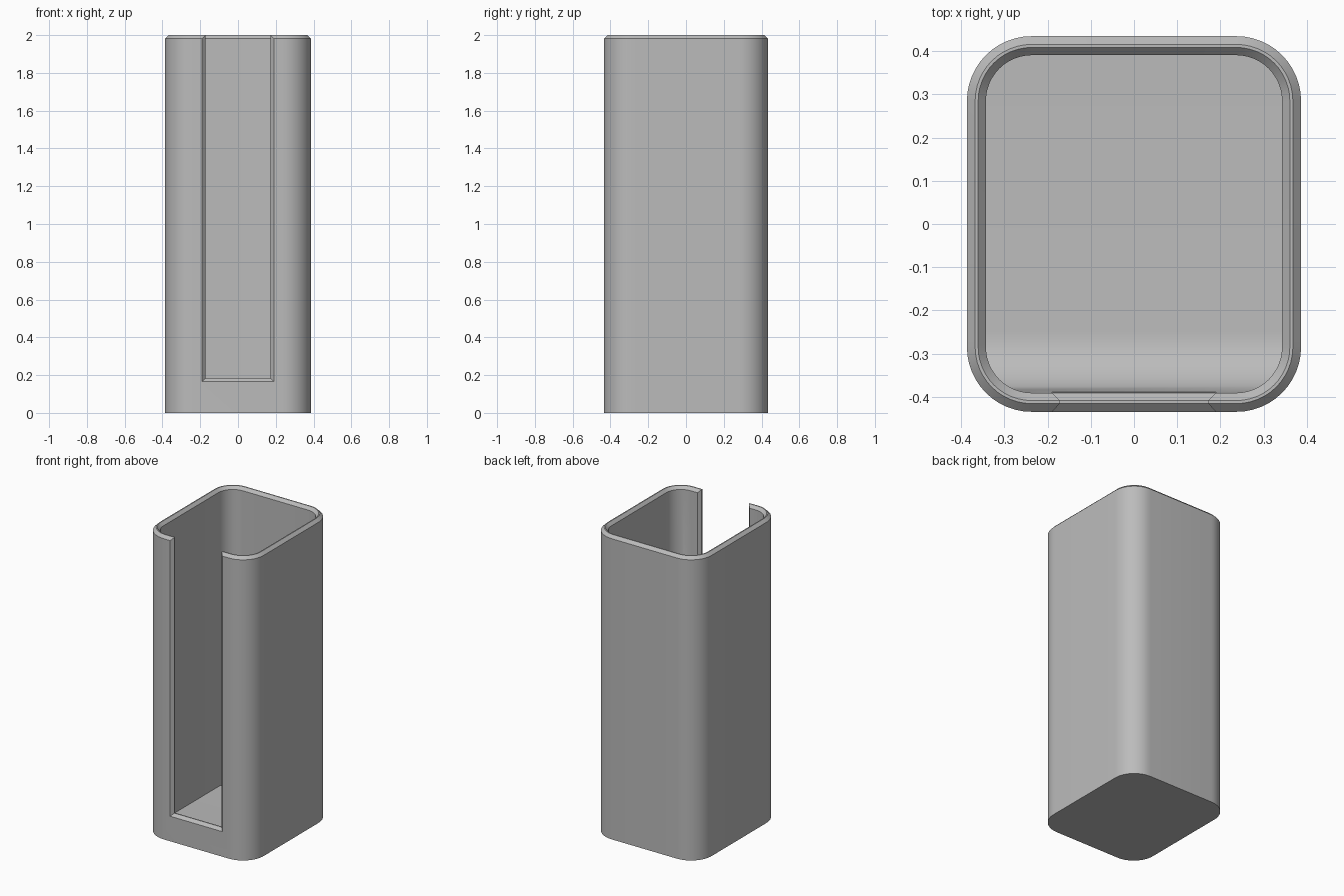
import bpy, bmesh, math

if "Cube" in bpy.data.objects:
    bpy.data.objects.remove(bpy.data.objects["Cube"])

HX, HY, R = 0.387, 0.435, 0.15      # outer half sizes and corner radius
WALL, FLOOR, TOP = 0.044, 0.044, 2.0
FILLET_Y, FILLET_R = -0.25, 0.141   # scooped floor towards the front
SEGS = 12

grey = bpy.data.materials.new("grey plastic")
grey.diffuse_color = (0.5, 0.5, 0.5, 1)
grey.use_nodes = True
grey.node_tree.nodes["Principled BSDF"].inputs["Base Color"].default_value = grey.diffuse_color


def right_half(inset):
    """Right side of the rounded rectangle, from back to front."""
    cx, cy, r = HX - R, HY - R, R - inset
    arc = [(math.sin(a), math.cos(a))
           for a in (i * math.pi / 2 / SEGS for i in range(SEGS + 1))]
    back = [(cx + r * s, cy + r * c) for s, c in arc]
    side = [(HX - inset, FILLET_Y), (HX - inset, FILLET_Y - 0.018)]
    front = [(x, -y) for x, y in reversed(back)]
    return back + side + front


def floor_z(y):
    d = min(max(FILLET_Y - y, 0), FILLET_R)
    return FLOOR + FILLET_R - math.sqrt(FILLET_R ** 2 - d ** 2)


def add_loop(bm, inset, height):
    half = right_half(inset)
    pts = half + [(-x, y) for x, y in reversed(half)]
    return [bm.verts.new((x, y, height(y))) for x, y in pts]


def bridge(bm, a, b):
    n = len(a)
    for i in range(n):
        j = (i + 1) % n
        bm.faces.new((a[i], a[j], b[j], b[i]))


def make_object(name, bm):
    bmesh.ops.recalc_face_normals(bm, faces=bm.faces)
    mesh = bpy.data.meshes.new(name)
    bm.to_mesh(mesh)
    bm.free()
    mesh.materials.append(grey)
    obj = bpy.data.objects.new(name, mesh)
    bpy.context.collection.objects.link(obj)
    return obj


# Holder: outer wall, bevelled rim, inner wall, scooped floor
bm = bmesh.new()
sections = [(0, lambda y: 0), (0, lambda y: TOP - 0.019),
            (0.019, lambda y: TOP), (0.026, lambda y: TOP),
            (WALL, lambda y: TOP - 0.019), (WALL, floor_z)]
loops = [add_loop(bm, inset, h) for inset, h in sections]
for a, b in zip(loops, loops[1:]):
    bridge(bm, a, b)
bm.faces.new(loops[0])
inner, n = loops[-1], len(loops[-1])
for i in range(n // 2 - 1):
    bm.faces.new((inner[i], inner[i + 1], inner[n - 2 - i], inner[n - 1 - i]))
holder = make_object("holder", bm)

# Slot cutter: narrowest mid-wall, so the slot edges are bevelled on both sides
bm = bmesh.new()
rings = []
for y, w, z in [(-0.55, 0.19, 0.165), (-HY, 0.19, 0.165),
                (-HY + 0.019, 0.172, 0.183), (-HY + 0.026, 0.172, 0.183),
                (-HY + WALL, 0.19, 0.165), (-HY + WALL + 0.006, 0.19, 0.165)]:
    rings.append([bm.verts.new(p) for p in
                  ((-w, y, z), (w, y, z), (w, y, 2.2), (-w, y, 2.2))])
for a, b in zip(rings, rings[1:]):
    bridge(bm, a, b)
bm.faces.new(rings[0])
bm.faces.new(rings[-1])
cutter = make_object("slot_cutter", bm)
cutter.hide_render = True

# Cut the front slot
cut = holder.modifiers.new("slot", 'BOOLEAN')
cut.operation = 'DIFFERENCE'
cut.solver = 'EXACT'
cut.object = cutter
bpy.context.view_layer.objects.active = holder
holder.select_set(True)
bpy.ops.object.modifier_apply(modifier=cut.name)
bpy.data.objects.remove(cutter)
bpy.ops.object.shade_smooth_by_angle(angle=math.radians(30))
